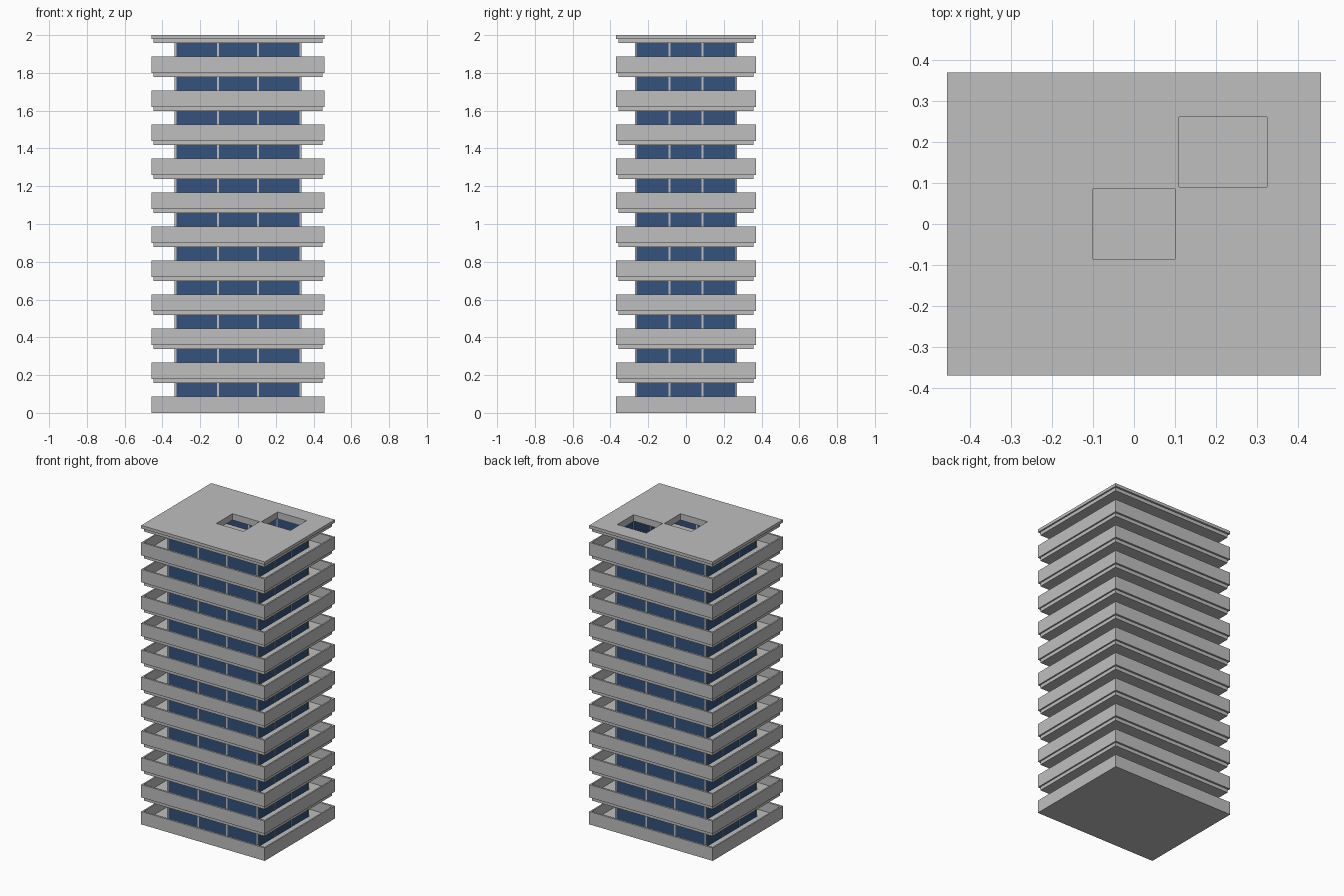
import bpy, bmesh

if "Cube" in bpy.data.objects:
    bpy.data.objects.remove(bpy.data.objects["Cube"])

FLOORS, PITCH = 11, 0.18
OX, OY = 0.457, 0.37      # parapet outside
SX, SY = 0.447, 0.357     # slab edge
CX, CY = 0.337, 0.27      # glazed core outside
PX, PY = 0.325, 0.262     # inner side of the corner posts


def material(name, rgb):
    m = bpy.data.materials.new(name)
    m.diffuse_color = (*rgb, 1.0)
    m.use_nodes = True
    m.node_tree.nodes["Principled BSDF"].inputs["Base Color"].default_value = m.diffuse_color
    return m


concrete = material("light grey concrete", (0.52, 0.52, 0.52))
glass = material("dark blue glass", (0.034, 0.085, 0.205))


def finish(name, bm, mat, repeat):
    bmesh.ops.recalc_face_normals(bm, faces=bm.faces)
    me = bpy.data.meshes.new(name)
    bm.to_mesh(me)
    bm.free()
    me.materials.append(mat)
    ob = bpy.data.objects.new(name, me)
    bpy.context.collection.objects.link(ob)
    if repeat > 1:
        a = ob.modifiers.new("storeys", 'ARRAY')
        a.count = repeat
        a.use_relative_offset = False
        a.use_constant_offset = True
        a.constant_offset_displace = (0, 0, PITCH)


def plate(name, xs, ys, holes, z0, z1, repeat=1):
    """Flat plate made of grid cells, with some cells left open."""
    bm = bmesh.new()
    v = [[bm.verts.new((x, y, z0)) for y in ys] for x in xs]
    for i in range(len(xs) - 1):
        for j in range(len(ys) - 1):
            if (i, j) not in holes:
                bm.faces.new((v[i][j], v[i + 1][j], v[i + 1][j + 1], v[i][j + 1]))
    top = bmesh.ops.extrude_face_region(bm, geom=bm.faces[:], use_keep_orig=True)["geom"]
    bmesh.ops.translate(bm, vec=(0, 0, z1 - z0),
                        verts=[g for g in top if isinstance(g, bmesh.types.BMVert)])
    finish(name, bm, concrete, repeat)


def boxes(name, rects, z0, z1, mat, repeat):
    """Upright boxes from plan rectangles (x0, x1, y0, y1)."""
    bm = bmesh.new()
    for x0, x1, y0, y1 in rects:
        c = bmesh.ops.create_cube(bm, size=1)["verts"]
        bmesh.ops.scale(bm, vec=(x1 - x0, y1 - y0, z1 - z0), verts=c)
        bmesh.ops.translate(bm, vec=((x0 + x1) / 2, (y0 + y1) / 2, (z0 + z1) / 2), verts=c)
    finish(name, bm, mat, repeat)


# Slabs: solid ground slab, upper slabs and roof with lift and stair openings
plate("ground_slab", [-SX, SX], [-SY, SY], [], 0, 0.02)
plate("storey_slabs",
      [-SX, -CX, -0.1, 0.1, 0.11, PX, CX, SX],
      [-SY, -CY, -0.085, 0.085, 0.09, PY, CY, SY],
      [(2, 2), (4, 4)], 0.157, 0.2, FLOORS)

# Balcony parapets around every storey, and the low roof rim
rx, ry = [-OX, -SX, SX, OX], [-OY, -SY, SY, OY]
plate("parapets", rx, ry, [(1, 1)], 0, 0.086, FLOORS)
plate("roof_rim", rx, ry, [(1, 1)], FLOORS * PITCH, 2.0)

# Corner posts, mullions and three panes on each side
posts, panes = [], []
for s in (-1, 1):
    def span(a, b):
        return tuple(sorted((s * a, s * b)))
    for t in (-1, 1):
        posts.append((*span(PX, CX), *sorted((t * PY, t * CY))))
        posts.append((t * 0.105 - 0.005, t * 0.105 + 0.005, *span(PY, CY)))
        posts.append((*span(PX, CX), t * 0.0875 - 0.0045, t * 0.0875 + 0.0045))
    for a, b in ((-PX, -0.11), (-0.1, 0.1), (0.11, PX)):
        panes.append((a, b, *span(PY + 0.001, CY - 0.002)))
    for a, b in ((-PY, -0.092), (-0.083, 0.083), (0.092, PY)):
        panes.append((*span(PX + 0.003, CX - 0.003), a, b))
boxes("posts_and_mullions", posts, 0.02, 0.157, concrete, FLOORS)
boxes("window_panes", panes, 0.02, 0.157, glass, FLOORS)
